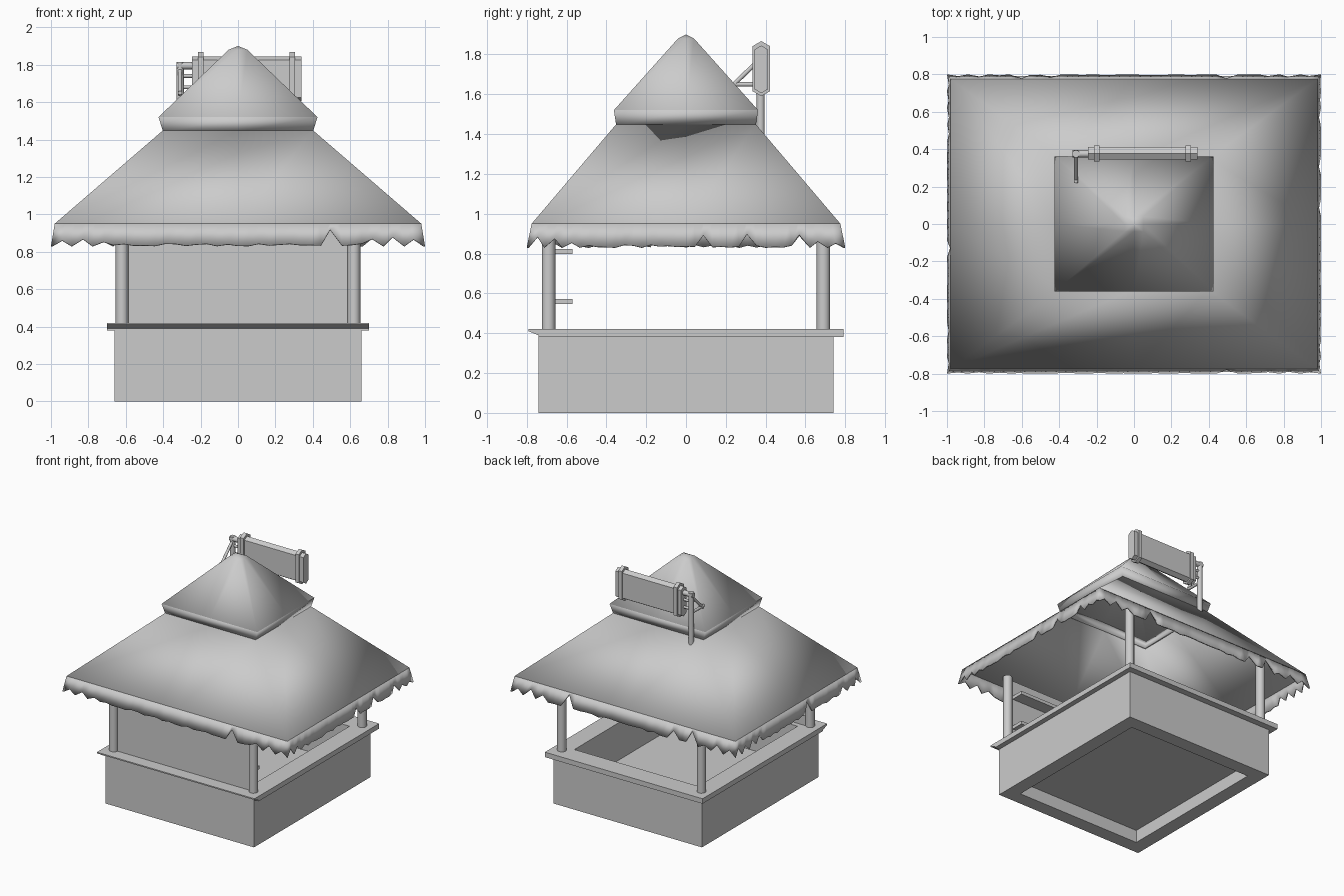
import bpy, bmesh, math, random
from mathutils import Vector

random.seed(4)
old = bpy.data.objects.get("Cube")
if old:
    bpy.data.objects.remove(old, do_unlink=True)

grey = bpy.data.materials.new("plain grey")
grey.use_nodes = True
grey.diffuse_color = (0.6, 0.6, 0.6, 1)
grey.node_tree.nodes["Principled BSDF"].inputs["Base Color"].default_value = (0.6, 0.6, 0.6, 1)


def finish(name, bm, smooth=None, thickness=0, fix_normals=True):
    if fix_normals:
        bmesh.ops.recalc_face_normals(bm, faces=bm.faces)
    mesh = bpy.data.meshes.new(name)
    bm.to_mesh(mesh)
    bm.free()
    obj = bpy.data.objects.new(name, mesh)
    bpy.context.collection.objects.link(obj)
    mesh.materials.append(grey)
    if thickness:
        mod = obj.modifiers.new("thickness", "SOLIDIFY")
        mod.thickness = thickness
        mod.offset = -1
    if smooth:
        bpy.ops.object.select_all(action="DESELECT")
        obj.select_set(True)
        bpy.context.view_layer.objects.active = obj
        bpy.ops.object.shade_smooth_by_angle(angle=math.radians(smooth))
    return obj


def box(name, x, y, z):
    bm = bmesh.new()
    bmesh.ops.create_cube(bm, size=1)
    for v in bm.verts:
        v.co = [lo + (c + 0.5) * (hi - lo) for c, (lo, hi) in zip(v.co, (x, y, z))]
    return finish(name, bm)


def rod(name, a, b, radius, sides=12):
    a, b = Vector(a), Vector(b)
    bm = bmesh.new()
    bmesh.ops.create_cone(bm, cap_ends=True, segments=sides, radius1=radius,
                          radius2=radius, depth=(b - a).length)
    turn = Vector((0, 0, 1)).rotation_difference(b - a)
    for v in bm.verts:
        v.co = turn @ v.co + (a + b) / 2
    return finish(name, bm, 40)


def prism(name, profile, x0, x1):
    """Extrude a (y, z) profile along x."""
    bm = bmesh.new()
    face = bm.faces.new([bm.verts.new((x0, y, z)) for y, z in profile])
    out = bmesh.ops.extrude_face_region(bm, geom=[face])
    verts = [g for g in out["geom"] if isinstance(g, bmesh.types.BMVert)]
    bmesh.ops.translate(bm, verts=verts, vec=(x1 - x0, 0, 0))
    return finish(name, bm)


def ring(bm, hx, hy, z, n=1):
    """Rectangle of points, n per side, anticlockwise."""
    corners = [(-hx, -hy), (hx, -hy), (hx, hy), (-hx, hy)]
    pts = []
    for i, (x, y) in enumerate(corners):
        nx, ny = corners[(i + 1) % 4]
        for k in range(n):
            t = k / n
            pts.append(bm.verts.new((x + (nx - x) * t, y + (ny - y) * t, z)))
    return pts


def loft(bm, rings):
    for lower, upper in zip(rings, rings[1:]):
        m = len(lower)
        for i in range(m):
            j = (i + 1) % m
            bm.faces.new((lower[i], lower[j], upper[j], upper[i]))


# Hollow base with a floor inside
bm = bmesh.new()
rings = [ring(bm, *r) for r in ((0.66, 0.74, 0), (0.66, 0.74, 0.39),
                                (0.55, 0.63, 0.39), (0.55, 0.63, 0))]
loft(bm, rings + rings[:1])
finish("base_walls", bm)
box("floor", (-0.57, 0.57), (-0.65, 0.65), (0.1, 0.12))

# Counter around the top of the base
for side, s in (("right", -1), ("left", 1)):
    box(side + "_ledge", sorted((s * 0.55, s * 0.70)), (-0.74, 0.79), (0.38, 0.42))
box("back_ledge", (-0.55, 0.55), (0.63, 0.79), (0.38, 0.42))
prism("front_ledge", [(-0.79, 0.42), (-0.79, 0.41), (-0.73, 0.385),
                      (-0.63, 0.385), (-0.63, 0.42)], -0.70, 0.70)

# Corner posts
for x in (-0.62, 0.62):
    for y in (-0.69, 0.69):
        name = ("back" if y > 0 else "front") + ("_left" if x > 0 else "_right")
        rod(name + "_post", (x, y, 0.4), (x, y, 0.98), 0.034)

# Front panel with shelves on its inner side
box("front_panel", (-0.6, 0.6), (-0.69, -0.67), (0.41, 0.95))
for name, z in (("lower_shelf", 0.56), ("upper_shelf", 0.81)):
    box(name, (-0.59, 0.59), (-0.68, -0.57), (z - 0.013, z + 0.013))

# Main thatch slope
bm = bmesh.new()
loft(bm, [ring(bm, *r, 2) for r in ((0.98, 0.775, 0.95), (0.40, 0.35, 1.45))])
finish("roof_slope", bm, 80, 0.02, False)

# Top thatch cap
bm = bmesh.new()
lip = [ring(bm, *r, 2) for r in ((0.40, 0.35, 1.44), (0.425, 0.362, 1.52))]
loft(bm, lip)
upper = [ring(bm, *r, 2) for r in ((0.425, 0.362, 1.52), (0.05, 0.04, 1.88))]
loft(bm, upper)
tip = bm.verts.new((0, 0, 1.9))
for i, v in enumerate(upper[-1]):
    bm.faces.new((v, upper[-1][(i + 1) % len(upper[-1])], tip))
finish("roof_cap", bm, 100, 0.02, False)

# Ragged thatch fringe, torn more near the corners
N = 36
bm = bmesh.new()
low, high = ring(bm, 1.0, 0.80, 0.83, N), ring(bm, 0.98, 0.775, 0.95, N)
for i, v in enumerate(low):
    k = i % N
    near_corner = min(k, N - k) <= 5
    if k == 0:
        continue
    if near_corner:
        lift = random.uniform(0.02, 0.065) * (k % 2)
    else:
        lift = random.uniform(0, 0.015)
        if random.random() < 0.08:
            lift = random.uniform(0.06, 0.105)
    v.co = v.co.lerp(high[i].co, lift / 0.12)
loft(bm, [low, high])
finish("roof_fringe", bm, 50, 0.012, False)


# Hanging sign behind the roof peak
def sign_profile(half, bottom, top, bevel):
    y = 0.378
    return [(y - half, bottom + bevel), (y, bottom), (y + half, bottom + bevel),
            (y + half, top - bevel), (y, top), (y - half, top - bevel)]


prism("sign_board", sign_profile(0.033, 1.605, 1.845, 0.02), -0.245, 0.34)
for name, x in (("right_sign_band", -0.2), ("left_sign_band", 0.29)):
    prism(name, sign_profile(0.043, 1.59, 1.867, 0.025), x - 0.015, x + 0.015)

# Sign pole, arms and braces
px, py = -0.31, 0.375
rod("sign_pole", (px, py, 1.4), (px, py, 1.815), 0.02)
rod("sign_top_arm", (px - 0.02, py, 1.795), (-0.23, py, 1.795), 0.02)
for name, z in (("sign_middle_arm", 1.74), ("sign_lower_arm", 1.68)):
    rod(name, (px, py, z), (-0.23, py, z), 0.01)
rod("diagonal_brace", (px, py, 1.78), (px, 0.23, 1.64), 0.011)
rod("level_brace", (px, py, 1.65), (px, 0.22, 1.65), 0.011)
